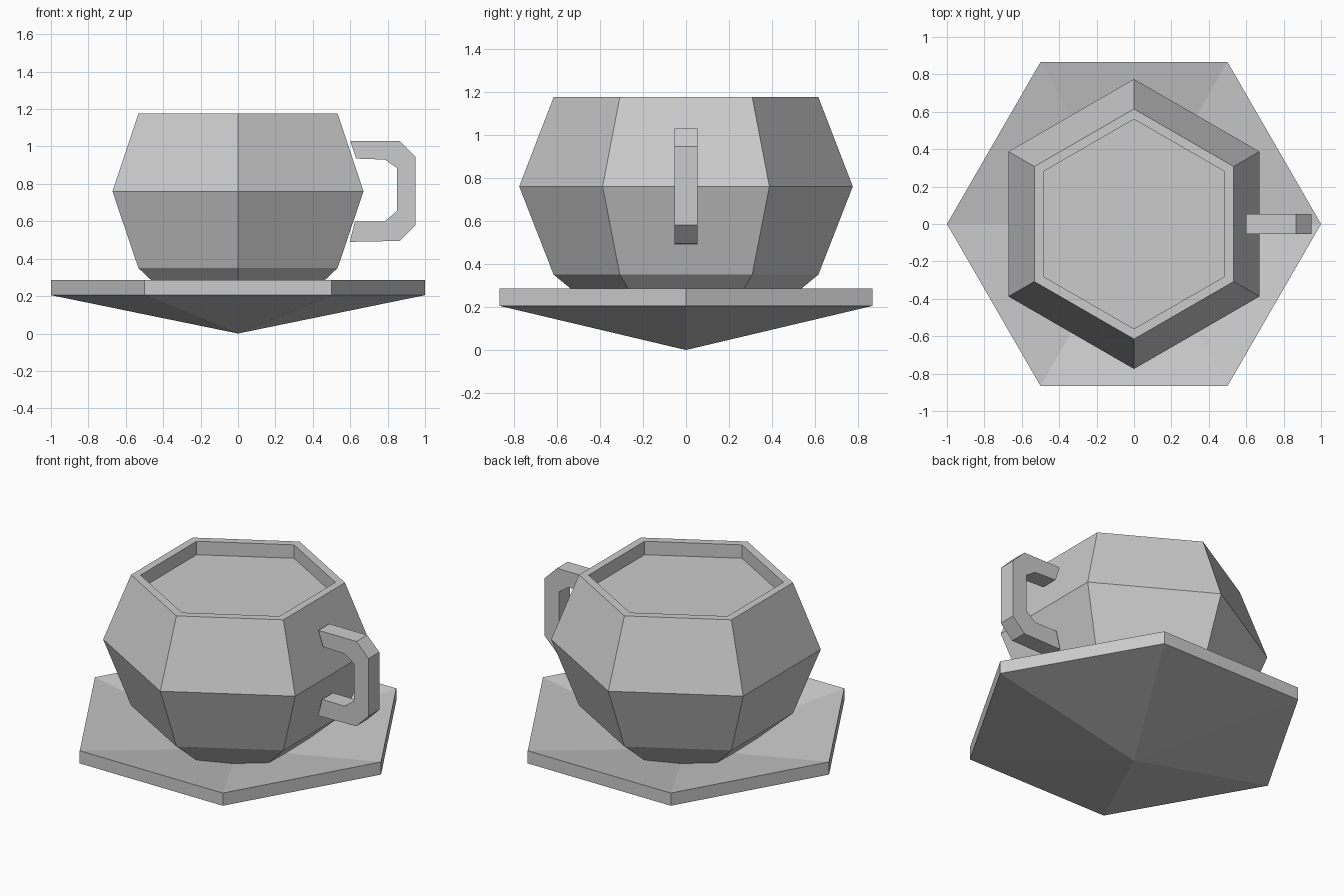
import bpy, math

if "Cube" in bpy.data.objects:
    bpy.data.objects.remove(bpy.data.objects["Cube"])


def add_object(name, verts, faces):
    mesh = bpy.data.meshes.new(name)
    mesh.from_pydata(verts, [], faces)
    mesh.update()
    obj = bpy.data.objects.new(name, mesh)
    bpy.context.collection.objects.link(obj)
    return obj


def hex_lathe(name, profile, turn):
    """Revolve (radius, z) points in six steps, bottom outside to top inside.
    A radius of 0 makes a single tip; other ends are capped flat."""
    verts, faces, rings = [], [], []
    for r, z in profile:
        start = len(verts)
        n = 6 if r else 1
        for i in range(n):
            a = turn + i * math.pi / 3
            verts.append((r * math.cos(a), r * math.sin(a), z))
        rings.append([start + i % n for i in range(6)])
    for low, high in zip(rings, rings[1:]):
        for i in range(6):
            j = (i + 1) % 6
            loop = [low[i], low[j], high[j], high[i]]
            faces.append(list(dict.fromkeys(loop)))
    if profile[0][0]:
        faces.append(rings[0][::-1])
    if profile[-1][0]:
        faces.append(rings[-1])
    return add_object(name, verts, faces)


# Saucer: shallow cone below, vertical rim, dished top
hex_lathe("saucer", [(0, 0), (1, 0.205), (1, 0.285), (0, 0.10)], 0)

# Cup: faceted body, thin rim and short inner wall
hex_lathe("cup", [(0.37, 0.15), (0.615, 0.35), (0.775, 0.76), (0.615, 1.175),
                  (0.56, 1.175), (0.56, 1.09)], math.pi / 2)

# Handle: C-shaped band, outer and inner outlines paired point by point
outer = [(0.60, 1.03), (0.865, 1.03), (0.95, 0.945),
         (0.95, 0.58), (0.865, 0.495), (0.598, 0.49)]
inner = [(0.632, 0.935), (0.785, 0.93), (0.85, 0.885),
         (0.85, 0.655), (0.785, 0.60), (0.625, 0.60)]
half = 0.054
verts = []
for (ox, oz), (ix, iz) in zip(outer, inner):
    verts += [(ox, -half, oz), (ox, half, oz), (ix, half, iz), (ix, -half, iz)]
faces = [[0, 1, 2, 3], [23, 22, 21, 20]]
for s in range(5):
    for k in range(4):
        m = (k + 1) % 4
        faces.append([4 * s + m, 4 * s + k, 4 * s + 4 + k, 4 * s + 4 + m])
add_object("handle", verts, faces)
